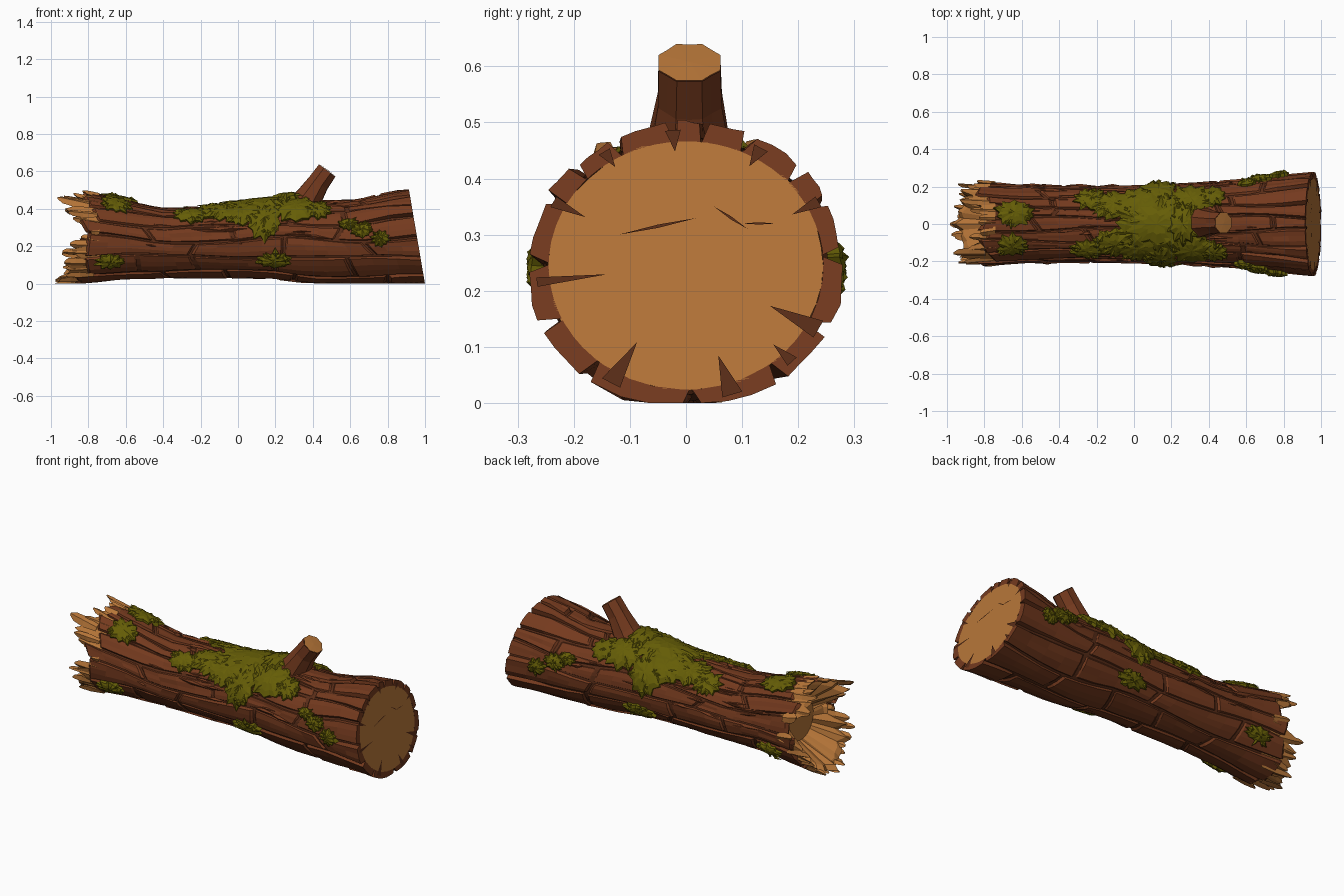
import bpy, bmesh, math, random
from mathutils import Vector

random.seed(7)
rnd = random.uniform
if "Cube" in bpy.data.objects:
    bpy.data.objects.remove(bpy.data.objects["Cube"])


def material(name, rgb):
    m = bpy.data.materials.new(name)
    m.use_nodes = True
    m.diffuse_color = (*rgb, 1)
    m.node_tree.nodes["Principled BSDF"].inputs["Base Color"].default_value = (*rgb, 1)
    return m


BARK = material("bark brown", (0.175, 0.042, 0.013))
DARK = material("crack brown", (0.1, 0.026, 0.009))
WOOD = material("cut wood", (0.47, 0.18, 0.04))
MOSS = material("moss green", (0.13, 0.11, 0.002))

END = 0.957  # position of the sawn end along the trunk axis


def lerp_table(table, x):
    if x <= table[0][0]:
        return table[0][1]
    for (x0, y0), (x1, y1) in zip(table, table[1:]):
        if x <= x1:
            return y0 + (y1 - y0) * (x - x0) / (x1 - x0)
    return table[-1][1]


TOP = [(-1, .53), (-.85, .5), (-.6, .445), (-.4, .405), (0, .415), (.3, .45), (.6, .44), (.8, .48), (.92, .5)]
LOW = [(-.85, -.005), (-.6, .025), (-.2, .03), (.2, .025), (.4, 0), (.9, -.01)]
WIDE = [(-1, .235), (-.8, .225), (-.6, .21), (0, .205), (.3, .22), (.6, .24), (.8, .262), (.95, .282)]
# Ragged broken end: angle from the top in degrees, and how far the wood reaches
RAGGED = [(0, -.83), (20, -.87), (45, -.95), (66, -.9), (76, -.82), (95, -.81), (103, -.92), (150, -.95), (180, -.99)]


def surface(u, phi, s=1.0, lift=0.0):
    """Point on the trunk: u along it, phi round from the top, s radial scale."""
    top, low, wide = (lerp_table(t, u) for t in (TOP, LOW, WIDE))
    rz = (top - low) / 2
    y = (wide * s + lift) * math.sin(phi)
    z = max((top + low) / 2 + (rz * s + lift) * math.cos(phi), 0)
    shear = min(max((u - .4) / .5, 0), 1)
    return Vector((u + shear * (.25 - z) * .17, y, z))


def ragged(phi):
    a = abs(math.degrees(math.atan2(math.sin(phi), math.cos(phi))))
    return lerp_table(RAGGED, a)


class Part:
    """Collects vertices and faces for one object."""

    def __init__(self, name, mat):
        self.name, self.mat, self.v, self.f = name, mat, [], []

    def grid(self, rows, closed=False):
        b, n = len(self.v), len(rows[0])
        for r in rows:
            self.v += r
        for i in range(len(rows) - 1):
            for j in range(n if closed else n - 1):
                k = (j + 1) % n
                self.f.append((b + i * n + j, b + (i + 1) * n + j, b + (i + 1) * n + k, b + i * n + k))

    def fan(self, centre, ring, closed=True):
        b, n = len(self.v), len(ring)
        self.v += [centre] + ring
        self.f += [(b, b + 1 + j, b + 1 + (j + 1) % n) for j in range(n if closed else n - 1)]

    def kite(self, u, phi, length, width, turn, height, base=0.0):
        """Pointed flake lying on the trunk with a raised middle."""
        ring = []
        for along, side, up in ((0, 0, .3), (.35, 1, 0), (1, 0, -.2), (.35, -1, 0)):
            du = along * length * math.cos(turn) - side * width * math.sin(turn)
            dv = along * length * math.sin(turn) + side * width * math.cos(turn)
            ring.append(surface(u + du, phi + dv / .22, 1, base + up * height))
        c = surface(u + .4 * length * math.cos(turn), phi + .4 * length * math.sin(turn) / .22, 1, base + height)
        self.fan(c, ring)

    def build(self, fix_normals=False):
        me = bpy.data.meshes.new(self.name)
        me.from_pydata(self.v, [], self.f)
        me.materials.append(self.mat)
        if fix_normals:
            bm = bmesh.new()
            bm.from_mesh(me)
            bmesh.ops.recalc_face_normals(bm, faces=bm.faces)
            bm.to_mesh(me)
            bm.free()
        ob = bpy.data.objects.new(self.name, me)
        bpy.context.collection.objects.link(ob)
        return ob


def around(n):
    return [2 * math.pi * j / n for j in range(n)]


def groove(u):
    return .94 if u < .7 else .94 - .06 * min((u - .7) / .2, 1)


# Dark core seen in the cracks between bark plates
core = Part("trunk_core", DARK)
us = [-.74 + (END + .74) * i / 20 for i in range(21)]
core.grid([[surface(u, p, groove(u) + .02) for p in around(36)] for u in us], True)
core.build()

# Bark plates in staggered rows, narrow on top and broad underneath
bark = Part("bark_plates", BARK)
ROWS = 15


def row_angle(k, u):
    t = 2 * k / ROWS - 1
    return math.pi * t * (.7 + .3 * t * t) + .07 * math.sin(6 * u + (k % ROWS) * 2.1)


def plate(k, u0, u1, skew0, skew1, last):
    rim = min(.045 / (row_angle(k + 1, u0) - row_angle(k, u0)), .12)
    vs = [0, rim, .37, .63, 1 - rim, 1]
    n = max(3, int((u1 - u0) / .11))
    e = min(.018 / (u1 - u0), .2)
    ts = [0, e] + [i / n for i in range(1, n)] + ([1, 1] if last else [1 - e, 1])
    height = rnd(-.02, .02)
    rows = []
    for i, t in enumerate(ts):
        row = []
        for j, v in enumerate(vs):
            a, b = u0 + skew0 * (v - .5), u1 + skew1 * (v - .5)
            u = a + (b - a) * t
            edge = i in (0, len(ts) - 1) or j in (0, len(vs) - 1)
            s = groove(u) - .012 if edge else 1 + height + rnd(-.016, .012)
            gap = v + (.5 - v) * .03
            row.append(surface(u, row_angle(k, u) * (1 - gap) + row_angle(k + 1, u) * gap, s))
        rows.append(row)
    bark.grid(rows)


for k in range(ROWS):
    mid = (row_angle(k, -.9) + row_angle(k + 1, -.9)) / 2
    start = ragged(mid)
    notch = start > -.85
    u, skew = start + (rnd(-.01, .02) if notch else rnd(.07, .16)), rnd(-.05, .05)
    while u < END - .01:
        nxt = u + rnd(.28, .6)
        last = nxt > END - .15
        nxt, skew2 = (END, 0) if last else (nxt, rnd(-.07, .07))
        plate(k, u, nxt, skew, skew2, last)
        u, skew = nxt, skew2
bark.build()

# Thin raised slivers of bark
slivers = Part("bark_slivers", BARK)
for i in range(60):
    slivers.kite(rnd(-.7, .6), rnd(-1.7, 1.7), rnd(.1, .25), rnd(.006, .014), rnd(-.12, .12), rnd(.006, .014), -.004)
slivers.build()

# Sawn end disc with wedge cracks
disc = Part("sawn_end", WOOD)
disc.fan(surface(END, 0, 0), [surface(END, p, .872 + rnd(-.008, .012)) for p in around(40)])
disc.build(True)
cracks = Part("sawn_end_cracks", DARK)
out = Vector((.004, 0, 0))
for deg, depth, w in ((-5, .8, 3), (-62, .72, 2.5), (-97, .5, 2), (-150, .62, 4), (162, .66, 4),
                      (118, .6, 4), (62, .76, 2.5), (30, .8, 3), (-33, .82, 2.5), (135, .78, 2.5)):
    p, d = math.radians(deg), math.radians(w)
    cracks.fan(surface(END, p, depth) + out, [surface(END, p - d, .95) + out, surface(END, p + d, .95) + out], False)
for y0, z0, y1, z1, t in ((-.12, .30, .02, .33, .003), (.05, .35, .11, .31, .003), (.1, .32, .16, .32, .002)):
    pts = [(y0, z0), ((y0 + y1) / 2, (z0 + z1) / 2 + t), (y1, z1), ((y0 + y1) / 2, (z0 + z1) / 2 - t)]
    cracks.v += [Vector((END + (.25 - z) * .17 + .004, y, z)) for y, z in pts]
    n = len(cracks.v)
    cracks.f.append((n - 4, n - 1, n - 2, n - 3))
cracks.build()

# Hollow broken end: a jagged shell that flares out from a flat inner wall
shell = Part("broken_end_shell", WOOD)
ring = around(40)
jag = [max(ragged(p) + rnd(0, .05) + .04 * (j % 2), -.98) for j, p in enumerate(ring)]
rows = [[surface(-.74, p, .5) for p in ring],
        [surface(g + .02, p, .84) for p, g in zip(ring, jag)],
        [surface(g, p, .95) for p, g in zip(ring, jag)], [surface(-.7, p, .95) for p in ring]]
shell.grid(rows, True)
shell.fan(surface(-.735, 0, 0), rows[0][::-1])
shell.build()

# Splinters of torn wood standing round the broken end
splinters = Part("splinters", WOOD)
COUNT = 32
for i in range(COUNT):
    p = 2 * math.pi * i / COUNT + rnd(-.05, .05)
    tip, inner = max(ragged(p) + rnd(-.03, .04), -1), rnd(-.06, .045)
    w, root = rnd(.08, .13), min(ragged(p) + rnd(.12, .2), -.74)
    rows = []
    for t, k, thick in ((0, .7, .03), (.5, 1, .1), (.85, .8, .08), (1, .25, .03)):
        u, s = root + (tip - root) * t, 1 + inner
        lean = p + .05 * t * math.sin(i * 3)
        rows.append([surface(u, lean - w * k, s - thick / 2), surface(u, lean, s + .015 * k),
                     surface(u, lean + w * k, s - thick / 2), surface(u, lean, s - thick)])
    splinters.grid(rows, True)
    n = len(splinters.v)
    splinters.f.append((n - 1, n - 2, n - 3, n - 4))
splinters.build(True)

# Branch stub with ridged bark and a slanted sawn top
stub, stub_top = Part("branch_stub", BARK), Part("branch_cut", WOOD)
axis = Vector((.6, 0, .8))
across, side = Vector((.8, 0, -.6)), Vector((0, 1, 0))
rows = []
for (x, z), r in (((.33, .38), .1), ((.38, .46), .077), ((.43, .54), .062), ((.478, .605), .059)):
    c = Vector((x, .006, z))
    rows.append([c + (across * math.cos(a) + side * math.sin(a)) * r * (1 if j % 2 else .92) * rnd(.97, 1.04)
                 for j, a in enumerate(around(16))])
stub.grid(rows, True)
stub.build(True)
stub_top.fan(Vector((.478, .006, .605)) + axis * .004, [v + axis * .002 for v in rows[-1]])
stub_top.build()

# Moss: jagged domed mats covered with broad pointed leaves
moss = Part("moss", MOSS)


def mat_patch(u, deg, ru, rdeg, leaves, h=.024):
    phi, ra = math.radians(deg), math.radians(rdeg)
    n = 20
    reach = [rnd(.9, 1.12) if j % 2 else rnd(.7, .85) for j in range(n)]

    def loop(k, lift):
        return [surface(u + ru * k * q * math.cos(a), phi + ra * k * q * math.sin(a), 1, lift + rnd(-.003, .003))
                for a, q in zip(around(n), reach)]
    rows = [loop(1.0, -.015), loop(.98, .012), loop(.7, h * .85), loop(.35, h)]
    moss.grid([r[::-1] for r in rows], True)
    moss.fan(surface(u, phi, 1, h), rows[-1])
    for i in range(leaves):
        a, k = rnd(0, 2 * math.pi), math.sqrt(rnd(.05, .4))
        moss.kite(u + ru * k * math.cos(a), phi + ra * k * math.sin(a), rnd(.3, .55) * ru, rnd(.1, .2) * ru,
                  math.atan2(math.sin(a) * ra * .22, math.cos(a) * ru) + rnd(-.4, .4), rnd(.006, .012), h * .75)


mat_patch(.12, 0, .22, 42, 26, .032)
mat_patch(.26, 0, .1, 36, 14, .042)
mat_patch(-.64, 16, .11, 20, 8)
mat_patch(-.65, -32, .09, 20, 8)
# Patches repeated on both flanks
for sgn in (-1, 1):
    for u, deg, ru, rdeg, leaves in ((.14, 55, .1, 38, 14), (.03, 36, .15, 28, 12), (-.1, 30, .14, 24, 12),
                                     (-.24, 40, .1, 18, 9), (.3, 36, .13, 30, 12), (.42, 40, .08, 17, 6),
                                     (.6, 64, .055, 9, 4), (.68, 74, .065, 11, 5), (.77, 88, .055, 11, 5),
                                     (-.67, 122, .085, 11, 5), (.18, 120, .1, 13, 6)):
        mat_patch(u + rnd(-.015, .015), deg * sgn, ru, rdeg, leaves)
moss.build()
